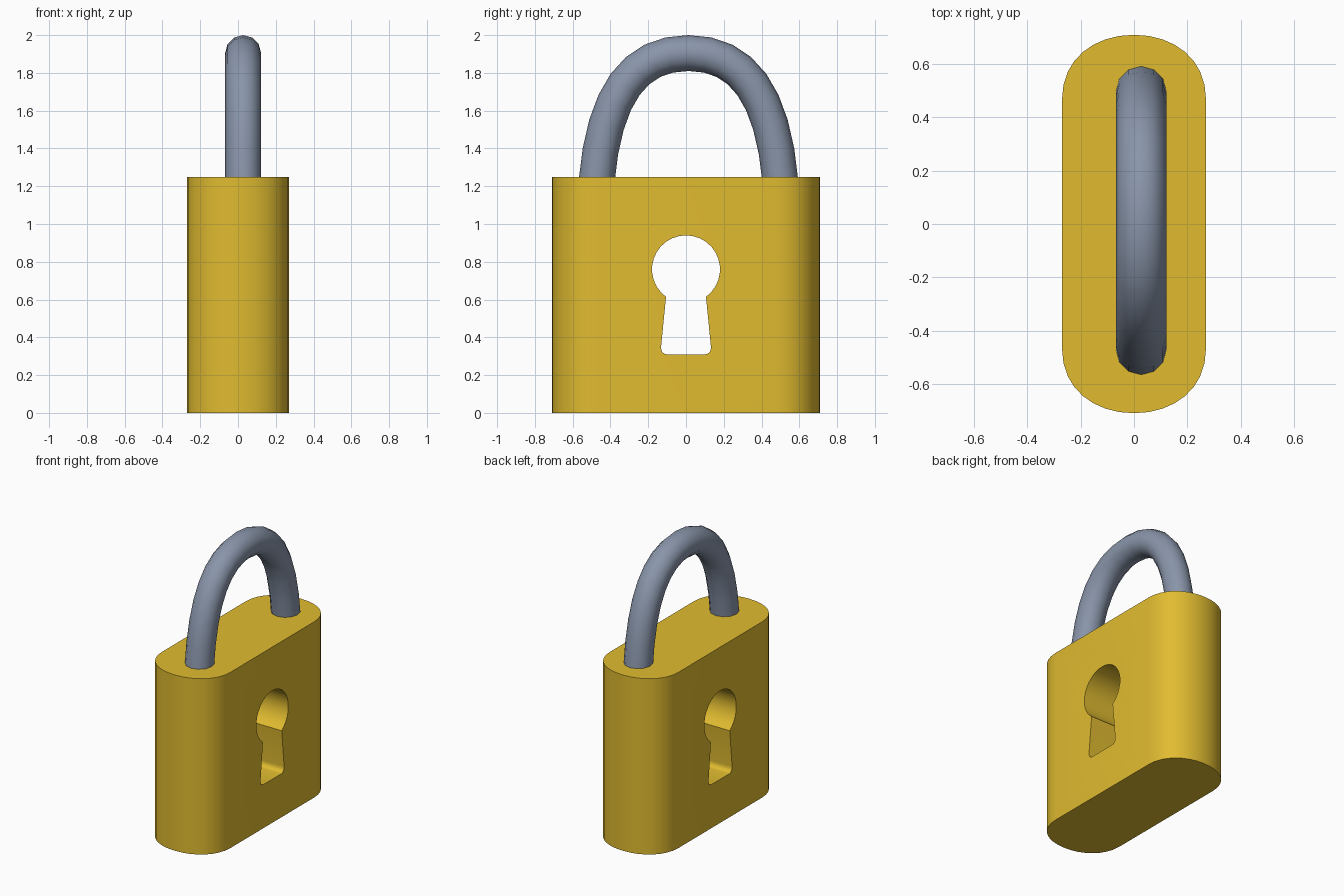
import bpy, bmesh, math
from mathutils import Vector
from mathutils.geometry import interpolate_bezier

if "Cube" in bpy.data.objects:
    bpy.data.objects.remove(bpy.data.objects["Cube"])


def material(name, rgb):
    m = bpy.data.materials.new(name)
    m.diffuse_color = (*rgb, 1)
    m.use_nodes = True
    m.node_tree.nodes["Principled BSDF"].inputs["Base Color"].default_value = m.diffuse_color
    return m


def prism(name, outline, direction):
    """Extrude a closed outline of 3D points along a direction."""
    bm = bmesh.new()
    face = bm.faces.new([bm.verts.new(p) for p in outline])
    ext = bmesh.ops.extrude_face_region(bm, geom=[face])
    top = [g for g in ext["geom"] if isinstance(g, bmesh.types.BMVert)]
    bmesh.ops.translate(bm, vec=direction, verts=top)
    bmesh.ops.recalc_face_normals(bm, faces=bm.faces)
    mesh = bpy.data.meshes.new(name)
    bm.to_mesh(mesh)
    bm.free()
    ob = bpy.data.objects.new(name, mesh)
    bpy.context.collection.objects.link(ob)
    return ob


def activate(ob):
    bpy.ops.object.select_all(action='DESELECT')
    ob.select_set(True)
    bpy.context.view_layer.objects.active = ob


def bezier(points, n):
    a, b, c, d = (Vector((x, y, 0)) for x, y in points)
    return [(p.x, p.y) for p in interpolate_bezier(a, b, c, d, n)]


# Body: rounded slab, one corner curve mirrored to all four
corner = bezier([(0.27, 0.47), (0.27, 0.62), (0.15, 0.71), (0, 0.71)], 9)
half = corner + [(-x, y) for x, y in corner[-2::-1]]
outline = half + [(-x, -y) for x, y in half]
body = prism("lock_body", [(x, y, 0) for x, y in outline], (0, 0, 1.25))
body.data.materials.append(material("brass", (0.75, 0.5, 0.03)))

# Keyhole: round top, flared slot with rounded lower corners
arc = [math.radians(-54 + 288 * i / 24) for i in range(25)]
hole = [(0.18 * math.cos(a), 0.76 + 0.18 * math.sin(a)) for a in arc]
foot = bezier([(-0.132, 0.35), (-0.134, 0.325), (-0.12, 0.31), (-0.10, 0.31)], 5)
hole += foot + [(-y, z) for y, z in reversed(foot)]
cutter = prism("keyhole_cutter", [(-0.5, y, z) for y, z in hole], (1, 0, 0))
cutter.hide_render = True
cut = body.modifiers.new("keyhole", 'BOOLEAN')
cut.operation = 'DIFFERENCE'
cut.solver = 'EXACT'
cut.object = cutter
activate(body)
bpy.ops.object.modifier_apply(modifier=cut.name)
bpy.data.objects.remove(cutter)
bpy.ops.object.shade_smooth_by_angle(angle=math.radians(30))

# Shackle: round bar swept along an arch
curve = bpy.data.curves.new("shackle", 'CURVE')
curve.dimensions = '3D'
curve.bevel_depth = 0.095
curve.bevel_resolution = 4
curve.resolution_u = 8
curve.use_fill_caps = True
spline = curve.splines.new('BEZIER')
spline.bezier_points.add(2)
cx, cy = 0.027, 0.013
arch = [((-0.487, 1.22), (-0.49, 1.17), (-0.447, 1.69)),
        ((0, 1.905), (-0.285, 1.905), (0.285, 1.905)),
        ((0.487, 1.22), (0.447, 1.69), (0.49, 1.17))]
for bp, (co, left, right) in zip(spline.bezier_points, arch):
    bp.handle_left_type = bp.handle_right_type = 'FREE'
    bp.co = (cx, cy + co[0], co[1])
    bp.handle_left = (cx, cy + left[0], left[1])
    bp.handle_right = (cx, cy + right[0], right[1])
shackle = bpy.data.objects.new("shackle", curve)
bpy.context.collection.objects.link(shackle)
activate(shackle)
bpy.ops.object.convert(target='MESH')
shackle = bpy.context.view_layer.objects.active
shackle.data.materials.clear()
shackle.data.materials.append(material("steel", (0.25, 0.3, 0.4)))
bpy.ops.object.shade_smooth_by_angle(angle=math.radians(40))
